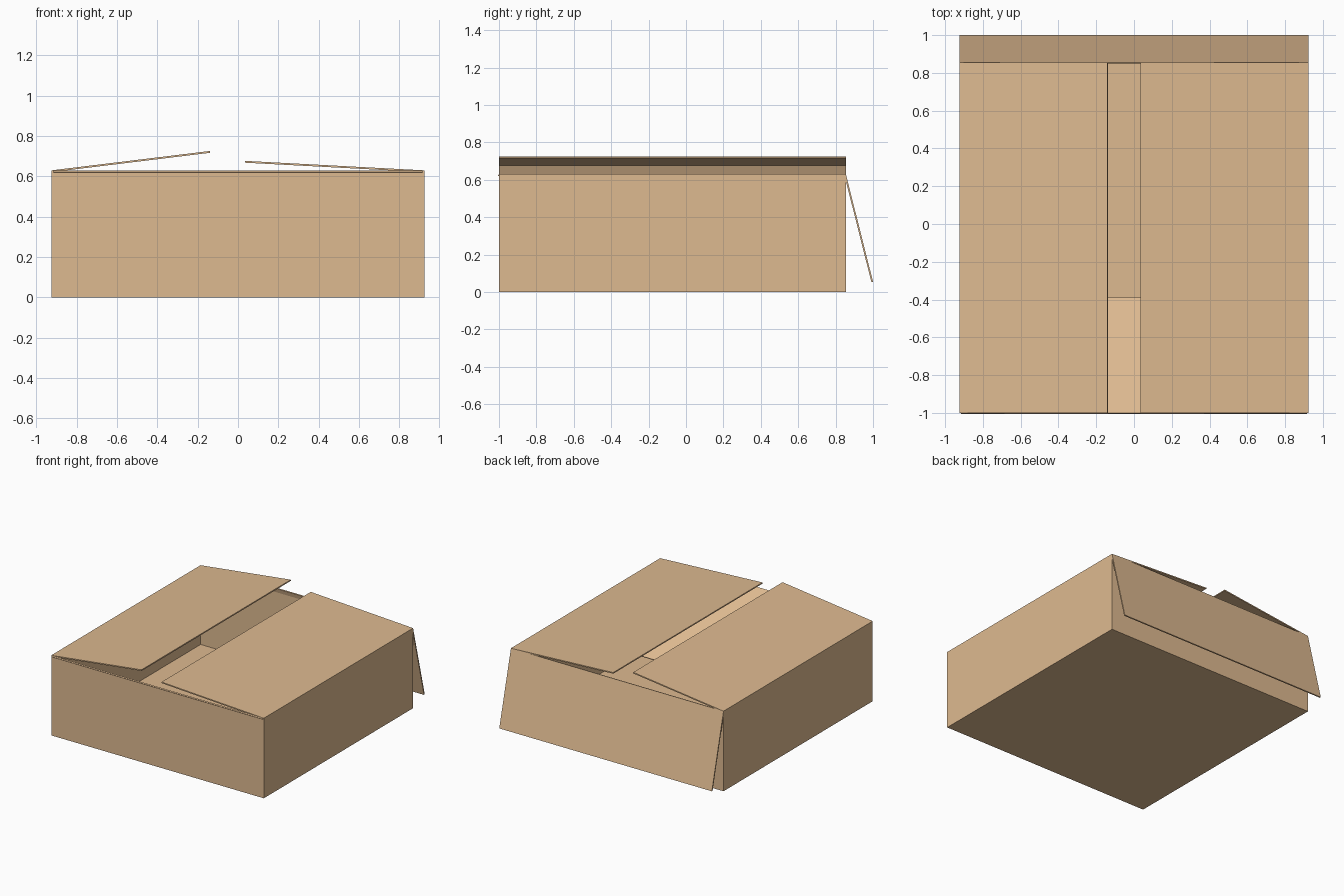
import bpy, bmesh
from mathutils import Vector

if "Cube" in bpy.data.objects:
    bpy.data.objects.remove(bpy.data.objects["Cube"])

X, Y0, Y1, H = 0.925, -1.0, 0.855, 0.63   # box half width, front, back, height
T = 0.009                                  # cardboard thickness

card = bpy.data.materials.new("cardboard")
card.diffuse_color = (0.73, 0.49, 0.28, 1)
card.use_nodes = True
card.node_tree.nodes["Principled BSDF"].inputs["Base Color"].default_value = card.diffuse_color


def finish(name, bm):
    bmesh.ops.recalc_face_normals(bm, faces=bm.faces)
    mesh = bpy.data.meshes.new(name)
    bm.to_mesh(mesh)
    bm.free()
    mesh.materials.append(card)
    obj = bpy.data.objects.new(name, mesh)
    bpy.context.collection.objects.link(obj)


def flap(name, hinge_a, hinge_b, reach, inward):
    """Thin slab from a hinge line along 'reach', thickened towards 'inward'."""
    a, b, r = Vector(hinge_a), Vector(hinge_b), Vector(reach)
    n = (b - a).cross(r).normalized() * T
    if n.dot(Vector(inward)) < 0:
        n = -n
    bm = bmesh.new()
    quad = [a, b, b + r, a + r]
    lo = [bm.verts.new(p) for p in quad]
    hi = [bm.verts.new(p + n) for p in quad]
    bm.faces.new(lo)
    bm.faces.new(hi)
    for i in range(4):
        j = (i + 1) % 4
        bm.faces.new((lo[i], lo[j], hi[j], hi[i]))
    finish(name, bm)


# Open box: cube with an inset top pushed down to the floor
bm = bmesh.new()
bmesh.ops.create_cube(bm, size=1)
for v in bm.verts:
    v.co = (v.co.x * 2 * X, Y0 + (v.co.y + 0.5) * (Y1 - Y0), (v.co.z + 0.5) * H)
top = max(bm.faces, key=lambda f: f.calc_center_median().z)
bmesh.ops.inset_region(bm, faces=[top], thickness=T * 0.6)
for v in top.verts:
    v.co.z = T
finish("box_body", bm)

# Side flaps, propped slightly open
flap("left_flap", (-X, Y0, H), (-X, Y1, H), (0.785, 0, 0.096), (0, 0, -1))
flap("right_flap", (X, Y0, H), (X, Y1, H), (-0.89, 0, 0.047), (0, 0, -1))

# Front flap folded down into the box, back flap hanging outside
flap("front_flap", (-X + T, Y0, H), (X - T, Y0, H), (0, 0.61, -0.466), (0, 0, -1))
flap("back_flap", (-X, Y1, H), (X, Y1, H), (0, 0.145, -0.575), (0, -1, 0))
